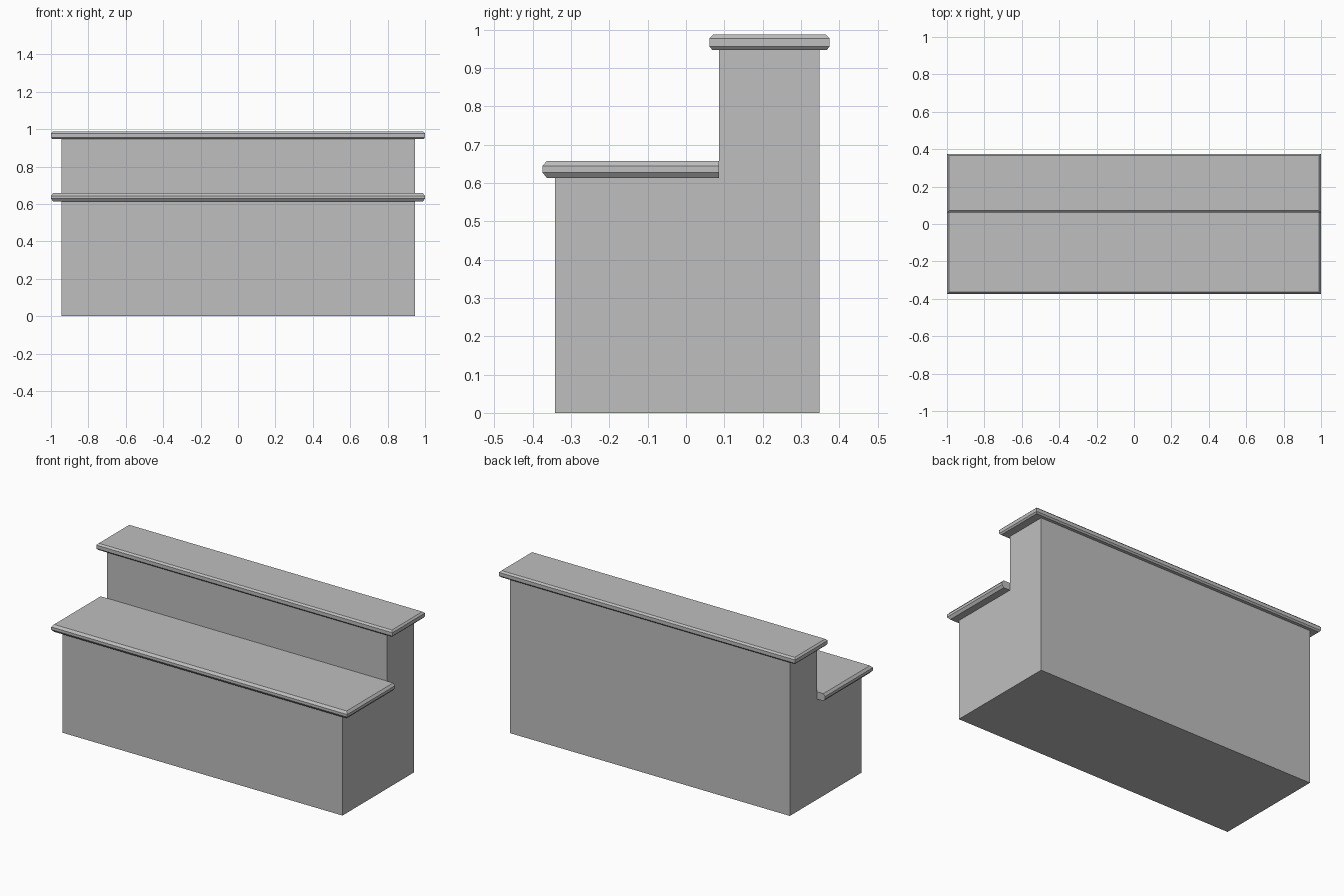
import bpy
import bmesh

cube = bpy.data.objects.get("Cube")
if cube:
    bpy.data.objects.remove(cube, do_unlink=True)

# Single plain grey finish
grey = bpy.data.materials.new("plain_grey")
grey.use_nodes = True
colour = (0.52, 0.52, 0.52, 1)
grey.diffuse_color = colour
grey.node_tree.nodes["Principled BSDF"].inputs["Base Color"].default_value = colour


def finish(name, bm):
    bmesh.ops.recalc_face_normals(bm, faces=bm.faces)
    mesh = bpy.data.meshes.new(name)
    bm.to_mesh(mesh)
    bm.free()
    mesh.materials.append(grey)
    obj = bpy.data.objects.new(name, mesh)
    bpy.context.collection.objects.link(obj)


def extruded_profile(name, profile, half_width):
    """Sweep a (y, z) outline along x."""
    bm = bmesh.new()
    face = bm.faces.new([bm.verts.new((-half_width, y, z)) for y, z in profile])
    swept = bmesh.ops.extrude_face_region(bm, geom=[face])
    verts = [v for v in swept["geom"] if isinstance(v, bmesh.types.BMVert)]
    bmesh.ops.translate(bm, verts=verts, vec=(2 * half_width, 0, 0))
    finish(name, bm)


def counter_slab(name, y0, y1, levels, back_is_flush):
    """Stack inset rectangles into a slab with chamfered edges."""
    bm = bmesh.new()
    rings = []
    for z, inset in levels:
        x, front = 1 - inset, y0 + inset
        back = y1 if back_is_flush else y1 - inset
        corners = [(-x, front), (x, front), (x, back), (-x, back)]
        rings.append([bm.verts.new((cx, cy, z)) for cx, cy in corners])
    for low, high in zip(rings, rings[1:]):
        for i in range(4):
            j = (i + 1) % 4
            bm.faces.new((low[i], low[j], high[j], high[i]))
    bm.faces.new(rings[0][::-1])
    bm.faces.new(rings[-1])
    finish(name, bm)


# Stepped counter body
extruded_profile("counter_body", [
    (-0.342, 0), (0.348, 0), (0.348, 0.947),
    (0.086, 0.947), (0.086, 0.613), (-0.342, 0.613)], 0.945)

# Lower worktop, flush against the raised part
counter_slab("lower_worktop", -0.375, 0.086,
             [(0.613, 0.012), (0.628, 0), (0.644, 0), (0.658, 0.012)], True)

# Raised bar top, chamfered all round
counter_slab("upper_bar_top", 0.061, 0.375,
             [(0.947, 0.008), (0.956, 0), (0.977, 0), (0.987, 0.01)], False)
